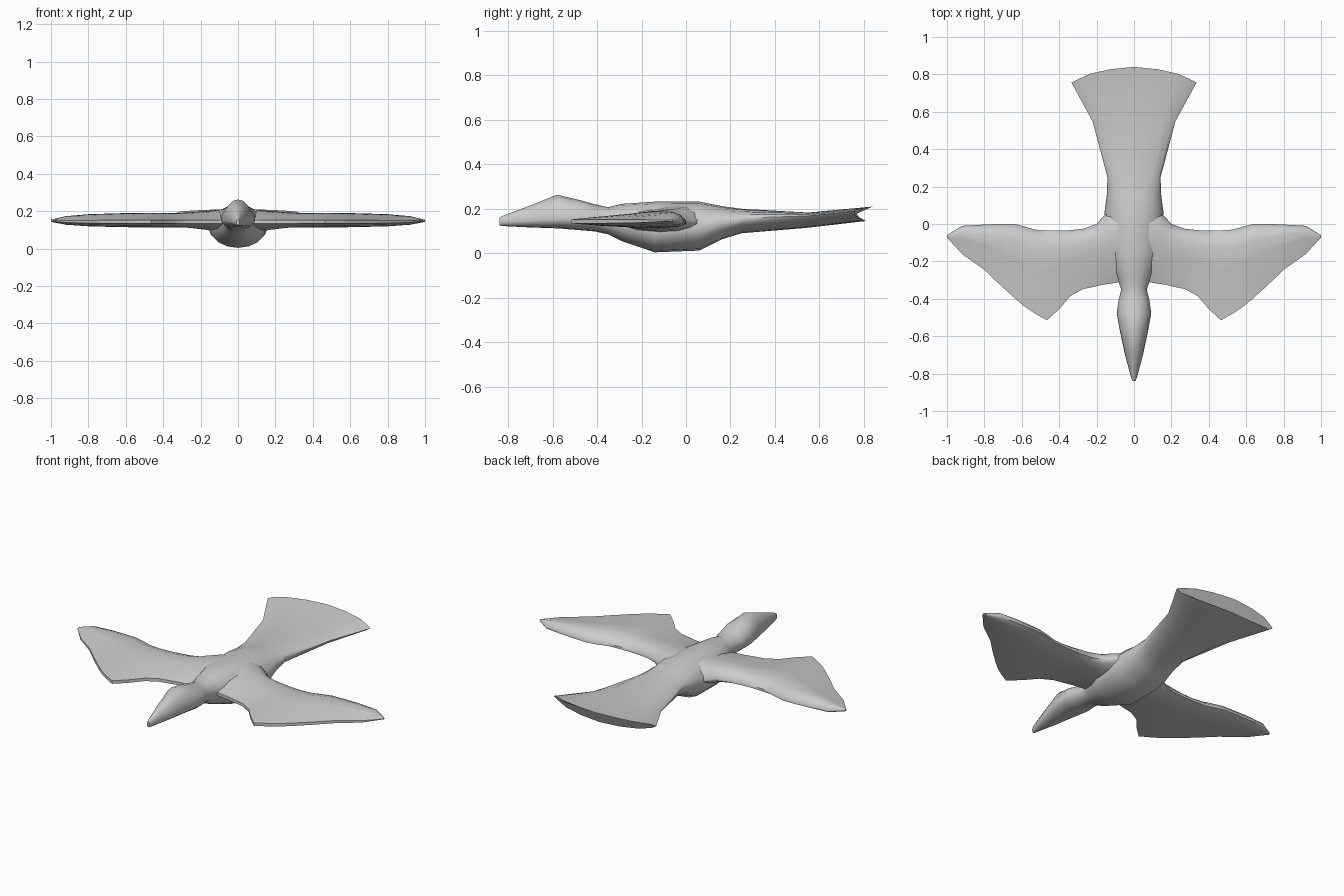
import bpy, bmesh, math
from mathutils import Vector

grey = bpy.data.materials.new("plain grey")
grey.diffuse_color = (0.6, 0.6, 0.6, 1)


def loft(name, rings):
    """Skin a list of equal-length closed rings and cap both ends."""
    bm = bmesh.new()
    rows = [[bm.verts.new(p) for p in ring] for ring in rings]
    n = len(rows[0])
    for a, b in zip(rows, rows[1:]):
        for i in range(n):
            j = (i + 1) % n
            bm.faces.new((a[i], a[j], b[j], b[i]))
    bm.faces.new(rows[0])
    bm.faces.new(rows[-1])
    bmesh.ops.recalc_face_normals(bm, faces=bm.faces)
    me = bpy.data.meshes.new(name)
    bm.to_mesh(me)
    bm.free()
    me.materials.append(grey)
    ob = bpy.data.objects.new(name, me)
    bpy.context.collection.objects.link(ob)
    bpy.ops.object.select_all(action='DESELECT')
    ob.select_set(True)
    bpy.context.view_layer.objects.active = ob
    bpy.ops.object.shade_smooth_by_angle(angle=math.radians(50))
    return ob


def interp(table, x):
    for (x0, v0), (x1, v1) in zip(table, table[1:]):
        if x <= x1:
            return v0 + (v1 - v0) * max(0, x - x0) / (x1 - x0)
    return table[-1][1]


# Body from beak to tail: y, half width, bottom, widest height, top
SECTIONS = [
    (-0.84, 0.008, 0.125, 0.140, 0.160),
    (-0.82, 0.016, 0.122, 0.142, 0.170),
    (-0.70, 0.048, 0.116, 0.148, 0.215),
    (-0.58, 0.074, 0.112, 0.152, 0.263),
    (-0.48, 0.092, 0.104, 0.155, 0.240),
    (-0.41, 0.083, 0.098, 0.155, 0.220),
    (-0.35, 0.068, 0.085, 0.150, 0.207),
    (-0.29, 0.090, 0.055, 0.140, 0.222),
    (-0.14, 0.148, 0.004, 0.105, 0.232),
    (0.06, 0.158, 0.012, 0.115, 0.232),
    (0.16, 0.145, 0.062, 0.140, 0.212),
    (0.25, 0.142, 0.090, 0.158, 0.200),
    (0.55, 0.222, 0.115, 0.168, 0.183),
    (0.84, 0.335, 0.145, 0.190, 0.210),
]


def body_ring(y, w, zb, zm, zt, n=16):
    ring = []
    for i in range(n):
        a = 2 * math.pi * i / n
        x, s = w * math.cos(a), math.sin(a)
        z = zm + s * (zt - zm if s > 0 else zm - zb)
        yy = y
        if y > 0.8:  # rounded fan end, undercut below
            yy -= interp([(0, 0), (0.2, 0.02), (0.335, 0.083)], abs(x))
            yy += 0.03 * min(0, s)
        ring.append((x, yy, z))
    return ring


loft("body", [body_ring(*s) for s in SECTIONS])

# Wing outline: x, front edge y, back edge y
OUTLINE = [
    (0.04, -0.30, 0.10), (0.10, -0.315, 0.09), (0.17, -0.325, 0.035),
    (0.20, -0.333, 0.000), (0.27, -0.347, -0.025), (0.34, -0.385, -0.033),
    (0.40, -0.455, -0.036), (0.465, -0.515, -0.034), (0.53, -0.478, -0.030),
    (0.58, -0.445, -0.015), (0.64, -0.395, 0.000), (0.72, -0.322, 0.000),
    (0.80, -0.245, -0.003), (0.92, -0.160, -0.010), (1.00, -0.072, -0.060),
]
TOP = [(0, 0.152), (0.25, 0.164), (0.55, 0.178), (0.78, 0.190), (0.92, 0.175), (1, 0.146)]
LOW = [(0, 0.134), (0.25, 0.124), (0.55, 0.116), (0.78, 0.114), (0.92, 0.120), (1, 0.132)]


def wing_ring(side, x, yf, yb):
    # thin towards the tip, thicken into the shoulder
    k = interp([(0.6, 1), (0.8, 0.85), (0.92, 0.6), (1, 0.15)], x)
    lift = interp([(0.04, 0.040), (0.17, 0.016), (0.30, 0)], x)
    up = [(t, z + lift * math.sin(math.pi * t)) for t, z in TOP]
    low = [(t, z - lift * math.sin(math.pi * t)) for t, z in LOW]
    return [(side * x, yf + (yb - yf) * t, 0.148 + (z - 0.148) * k)
            for t, z in up + low[::-1]]


for side, label in ((-1, "left_wing"), (1, "right_wing")):
    loft(label, [wing_ring(side, *o) for o in OUTLINE])
